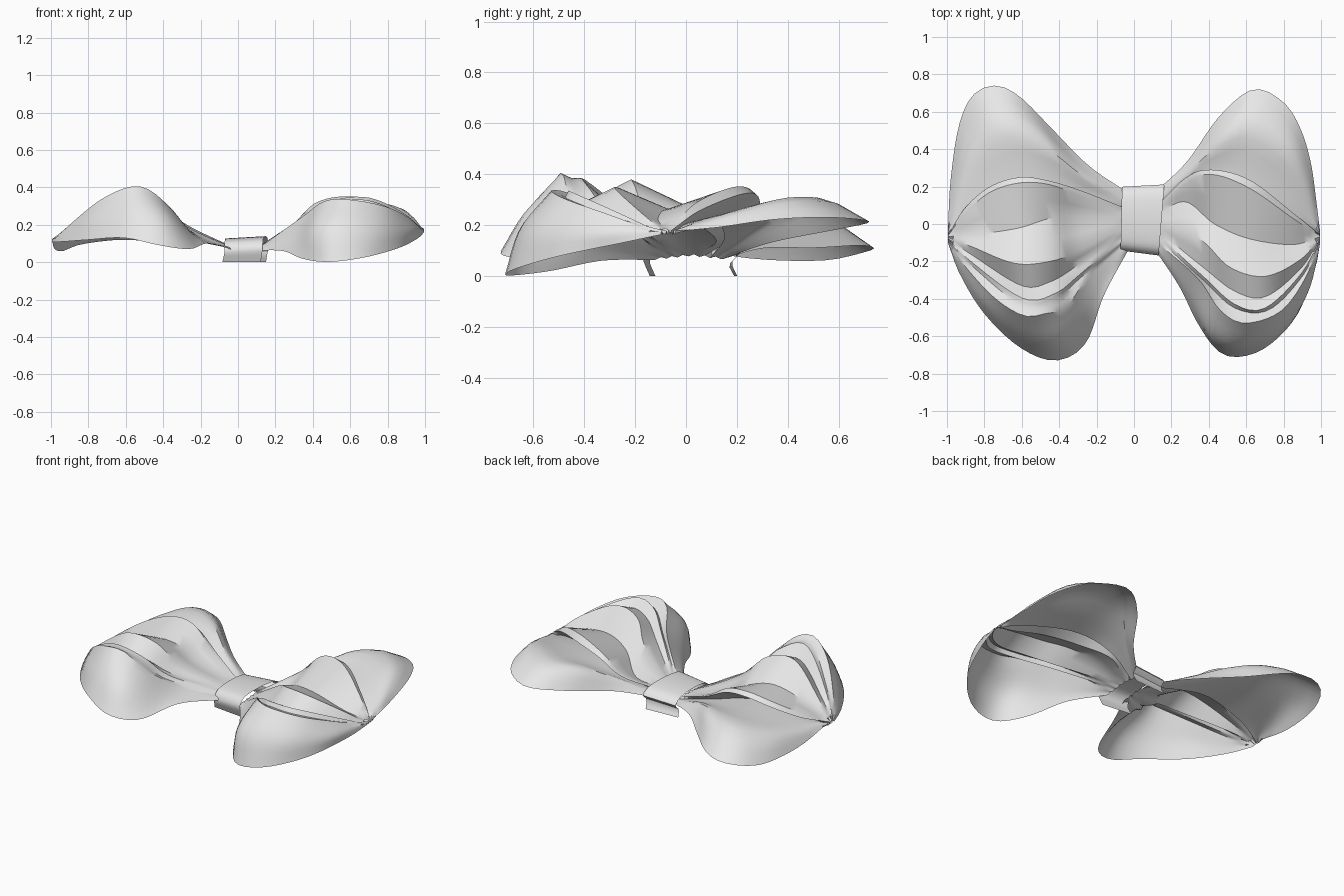
import bpy
import bmesh
from mathutils import Vector

cube = bpy.data.objects.get("Cube")
if cube:
    bpy.data.objects.remove(cube, do_unlink=True)

fabric = bpy.data.materials.new("grey_fabric")
fabric.use_nodes = True
GREY = (0.8, 0.8, 0.8, 1.0)
fabric.diffuse_color = GREY
fabric.node_tree.nodes["Principled BSDF"].inputs["Base Color"].default_value = GREY


def spline(points, count):
    """Smooth curve through the points, resampled at even spacing."""
    pts = [Vector(p) for p in points]
    if len(pts) == 2:
        return [pts[0].lerp(pts[1], i / (count - 1)) for i in range(count)]
    pts = [2 * pts[0] - pts[1]] + pts + [2 * pts[-1] - pts[-2]]
    dense = []
    for a, b, c, d in zip(pts, pts[1:], pts[2:], pts[3:]):
        for k in range(12):
            t = k / 12
            dense.append(0.5 * (2 * b + (c - a) * t + (2 * a - 5 * b + 4 * c - d) * t**2
                                + (3 * b - a - 3 * c + d) * t**3))
    dense.append(pts[-2])
    lengths = [0.0]
    for p, q in zip(dense, dense[1:]):
        lengths.append(lengths[-1] + (q - p).length)
    result, j = [], 0
    for i in range(count):
        goal = lengths[-1] * i / (count - 1)
        while j < len(dense) - 2 and lengths[j + 1] < goal:
            j += 1
        span = max(lengths[j + 1] - lengths[j], 1e-9)
        result.append(dense[j].lerp(dense[j + 1], min(1, (goal - lengths[j]) / span)))
    return result


def add_sheet(bm, rows, flip):
    """Skin a grid of points with quads."""
    grid = [[bm.verts.new(p) for p in row] for row in rows]
    for r, s in zip(grid, grid[1:]):
        for i in range(len(r) - 1):
            quad = [r[i], s[i], s[i + 1], r[i + 1]]
            bm.faces.new(quad[::-1] if flip else quad)


def finish(name, bm):
    bmesh.ops.remove_doubles(bm, verts=bm.verts, dist=0.0005)
    mesh = bpy.data.meshes.new(name)
    bm.to_mesh(mesh)
    bm.free()
    mesh.materials.append(fabric)
    obj = bpy.data.objects.new(name, mesh)
    bpy.context.collection.objects.link(obj)
    bpy.ops.object.select_all(action='DESELECT')
    obj.select_set(True)
    bpy.context.view_layer.objects.active = obj
    bpy.ops.object.shade_smooth_by_angle(angle=0.6)


def build_wing(name, side, back, pleats, front, root_x, tip):
    """Gathered cloth: back lobe, zigzag pleats, front lobe, pinched at both ends."""
    rails = back + pleats + front
    n = len(rails) - 1
    curves = []
    for i, mid in enumerate(rails):
        f = i / n
        ripple = 0.004 * (-1) ** i
        root = (root_x, 0.16 - 0.28 * f, 0.082 + ripple - 0.015 * abs(2 * f - 1))
        end = (tip[0], tip[1] + 0.03 - 0.06 * f, tip[2] + 2 * ripple)
        path = [root] + mid + [end]
        curves.append(spline([(side * x, y, z) for x, y, z in path], 32))
    bm = bmesh.new()
    # lobes are smooth across their rails, pleats are straight between two
    inner = len(back) - 1
    outer = n - len(front) + 1
    groups = [curves[:inner + 1]]
    groups += [curves[i:i + 2] for i in range(inner, outer)]
    groups += [curves[outer:]]
    for group in groups:
        rows = 3 if len(group) == 2 else 10
        columns = [spline(list(points), rows) for points in zip(*group)]
        add_sheet(bm, list(zip(*columns)), side < 0)
    finish(name, bm)


# Left wing (+x): rails run from the knot to the pinched tip;
# the back lobe sinks toward the first pleat and tucks under it
left_back = [
    [(0.28, 0.33, 0.13), (0.46, 0.58, 0.18), (0.64, 0.72, 0.21), (0.80, 0.65, 0.225),
     (0.89, 0.51, 0.23), (0.945, 0.33, 0.22), (0.975, 0.12, 0.19)],
    [(0.29, 0.28, 0.18), (0.46, 0.46, 0.28), (0.63, 0.53, 0.305), (0.83, 0.40, 0.305),
     (0.93, 0.19, 0.245)],
    [(0.28, 0.23, 0.165), (0.45, 0.30, 0.235), (0.62, 0.29, 0.26), (0.84, 0.17, 0.25)],
    [(0.28, 0.15, 0.145), (0.44, 0.13, 0.21), (0.62, 0.09, 0.225), (0.85, 0.0, 0.205)],
]
left_pleats = [
    [(0.28, 0.25, 0.19), (0.42, 0.29, 0.295), (0.62, 0.235, 0.325), (0.85, 0.06, 0.26)],
    [(0.28, 0.22, 0.19), (0.42, 0.265, 0.32), (0.62, 0.19, 0.35), (0.85, 0.03, 0.28)],
    [(0.27, 0.12, 0.14), (0.43, 0.00, 0.23), (0.62, -0.08, 0.26), (0.85, -0.11, 0.22)],
    [(0.35, -0.08, 0.24), (0.51, -0.23, 0.33), (0.70, -0.28, 0.345), (0.89, -0.19, 0.26)],
    [(0.38, -0.24, 0.21), (0.54, -0.36, 0.28), (0.70, -0.39, 0.29), (0.89, -0.24, 0.22)],
    [(0.37, -0.28, 0.24), (0.54, -0.43, 0.32), (0.70, -0.45, 0.33), (0.89, -0.27, 0.25)],
    [(0.37, -0.30, 0.22), (0.54, -0.45, 0.30), (0.72, -0.46, 0.30), (0.90, -0.28, 0.23)],
]
left_front = [
    [(0.34, -0.29, 0.24), (0.46, -0.46, 0.325), (0.59, -0.53, 0.335), (0.78, -0.47, 0.30),
     (0.91, -0.30, 0.24)],
    [(0.30, -0.38, 0.12), (0.42, -0.60, 0.18), (0.58, -0.65, 0.19), (0.78, -0.57, 0.18),
     (0.93, -0.36, 0.17)],
    [(0.24, -0.33, 0.06), (0.34, -0.53, 0.02), (0.45, -0.68, 0.002), (0.57, -0.71, 0.008),
     (0.72, -0.65, 0.035), (0.87, -0.49, 0.08), (0.965, -0.25, 0.13)],
]
build_wing("left_wing", 1, left_back, left_pleats, left_front, 0.10, (0.995, -0.07, 0.17))

# Right wing (-x): distances from the centre, mirrored when built
right_back = [
    [(0.24, 0.31, 0.11), (0.43, 0.50, 0.11), (0.61, 0.68, 0.12), (0.74, 0.74, 0.11),
     (0.86, 0.69, 0.09), (0.935, 0.53, 0.06), (0.98, 0.24, 0.07)],
    [(0.27, 0.26, 0.17), (0.48, 0.44, 0.235), (0.70, 0.53, 0.235), (0.87, 0.41, 0.18),
     (0.955, 0.16, 0.135)],
    [(0.27, 0.19, 0.15), (0.46, 0.28, 0.205), (0.64, 0.29, 0.215), (0.85, 0.18, 0.17)],
    [(0.26, 0.10, 0.135), (0.45, 0.08, 0.185), (0.61, 0.05, 0.195), (0.83, 0.01, 0.155)],
]
right_pleats = [
    [(0.26, 0.17, 0.18), (0.45, 0.23, 0.28), (0.61, 0.25, 0.30), (0.77, 0.20, 0.25),
     (0.90, 0.09, 0.18)],
    [(0.26, 0.14, 0.18), (0.45, 0.21, 0.30), (0.61, 0.22, 0.32), (0.77, 0.17, 0.27),
     (0.90, 0.06, 0.19)],
    [(0.30, 0.04, 0.17), (0.45, 0.03, 0.25), (0.61, -0.02, 0.28), (0.80, -0.05, 0.22)],
    [(0.29, -0.14, 0.21), (0.45, -0.20, 0.35), (0.64, -0.21, 0.37), (0.87, -0.12, 0.22)],
    [(0.30, -0.22, 0.19), (0.45, -0.31, 0.29), (0.60, -0.33, 0.31), (0.86, -0.17, 0.20)],
    [(0.29, -0.27, 0.20), (0.42, -0.37, 0.33), (0.59, -0.40, 0.38), (0.86, -0.21, 0.23)],
    [(0.30, -0.30, 0.19), (0.42, -0.41, 0.33), (0.59, -0.44, 0.38), (0.86, -0.23, 0.22)],
]
right_front = [
    [(0.23, -0.26, 0.15), (0.36, -0.44, 0.29), (0.48, -0.48, 0.39), (0.59, -0.49, 0.40),
     (0.74, -0.40, 0.33), (0.90, -0.23, 0.20)],
    [(0.20, -0.36, 0.12), (0.33, -0.57, 0.21), (0.44, -0.63, 0.25), (0.60, -0.59, 0.26),
     (0.78, -0.45, 0.22), (0.92, -0.25, 0.15)],
    [(0.16, -0.38, 0.10), (0.26, -0.64, 0.07), (0.42, -0.73, 0.09), (0.61, -0.66, 0.13),
     (0.80, -0.48, 0.12), (0.93, -0.27, 0.11)],
]
build_wing("right_wing", -1, right_back, right_pleats, right_front, 0.02, (0.995, -0.07, 0.115))

# Knot band: skewed arched strap, wider at the back, legs shifted sideways
profile = spline([(0, 0.195, 0.0), (0, 0.175, 0.05), (0, 0.205, 0.085), (0, 0.15, 0.122),
                  (0, 0.02, 0.134), (0, -0.12, 0.12), (0, -0.165, 0.075), (0, -0.16, 0.045),
                  (0, -0.14, 0.0)], 30)
bm = bmesh.new()
rows = []
for k in range(7):
    v = k / 6
    row = []
    for p in profile:
        taper = (p.y - 0.02) / 0.19
        drop = max(0, 0.06 - p.z) / 0.06
        low, high = -0.068 + 0.004 * taper, 0.147 + 0.016 * taper
        x = low + (high - low) * v - 0.012 * drop
        y = p.y * (0.86 + 0.16 * v if p.y < 0 else 0.97 + 0.06 * v)
        row.append((x, y, max(0, p.z + 0.012 * (v - 0.6) * (1 - drop))))
    rows.append(row)
add_sheet(bm, rows, False)
bmesh.ops.recalc_face_normals(bm, faces=bm.faces)
if max(bm.faces, key=lambda f: f.calc_center_median().z).normal.z < 0:
    bmesh.ops.reverse_faces(bm, faces=bm.faces)
finish("knot_band", bm)
